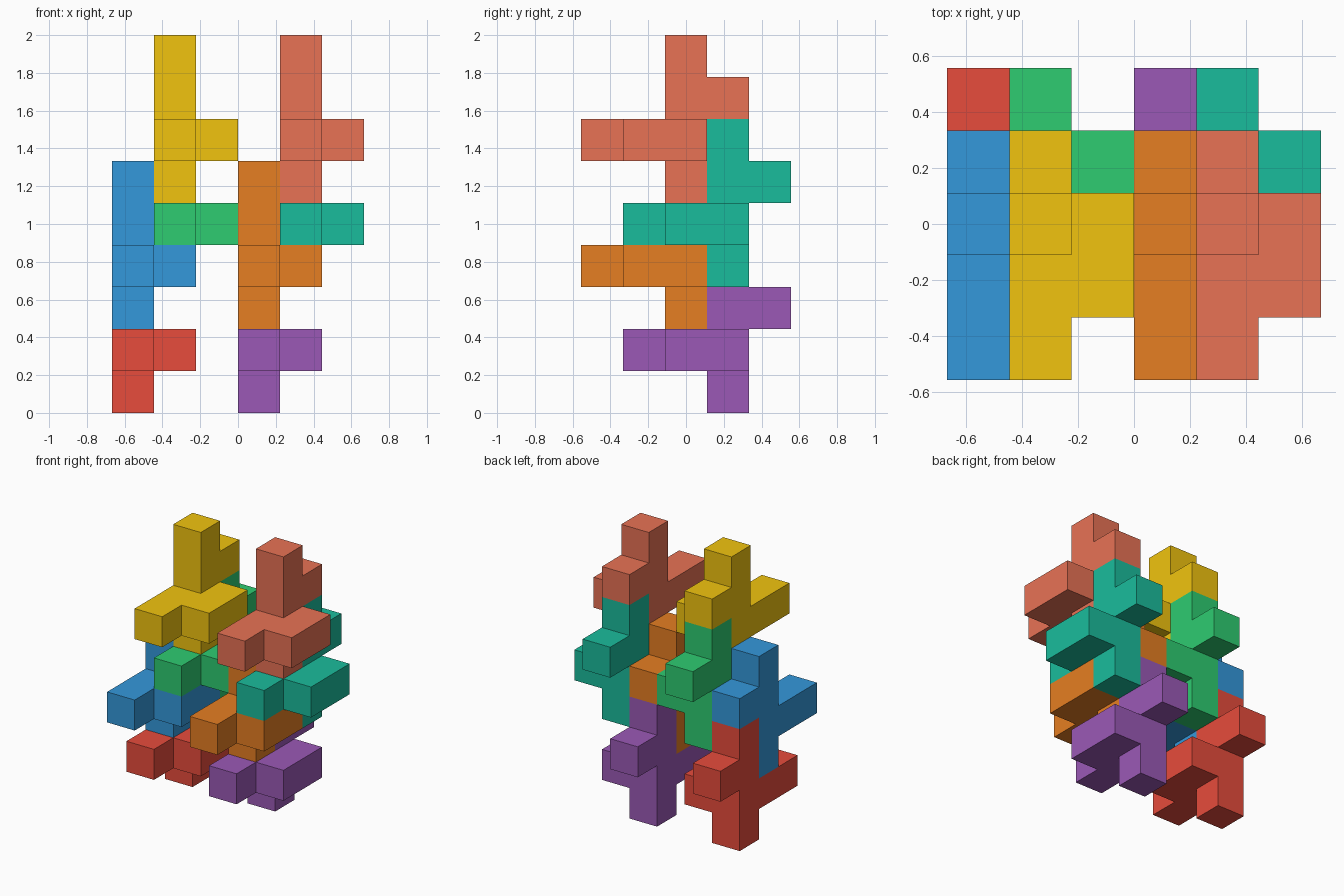
import bpy, bmesh, math
from mathutils import Vector

if "Cube" in bpy.data.objects:
    bpy.data.objects.remove(bpy.data.objects["Cube"])

U = 2 / 9  # one cube cell

# One nine-cube piece, relative to the foot of its column
PIECE = [(0, 0, 0), (0, 0, 1), (0, 0, 2), (0, 0, 3),    # upright column
         (0, -1, 1), (0, -2, 1), (1, -1, 1), (1, 0, 1),  # forward and side arms
         (0, 1, 2)]                                      # rear knob


def linear(hex_code):
    rgb = [int(hex_code[i:i + 2], 16) / 255 for i in (0, 2, 4)]
    return [c / 12.92 if c <= 0.04045 else ((c + 0.055) / 1.055) ** 2.4 for c in rgb] + [1]


def cube_piece(name, offset, colour):
    """Outer skin of the piece, with coplanar squares merged."""
    cells = {tuple(a + b for a, b in zip(c, offset)) for c in PIECE}
    bm = bmesh.new()
    for cell in cells:
        for axis in range(3):
            for sign in (-1, 1):
                n = Vector((0, 0, 0))
                n[axis] = sign
                if tuple(int(c + d) for c, d in zip(cell, n)) in cells:
                    continue
                u = Vector((0, 0, 0))
                u[(axis + 1) % 3] = 1
                v = n.cross(u)
                mid = Vector(cell) + Vector((0.5, 0.5, 0.5)) + n / 2
                corners = [mid + (u * a + v * b) / 2
                           for a, b in ((-1, -1), (1, -1), (1, 1), (-1, 1))]
                # grid is 6 x 5 x 9 cells, centred in x and y
                bm.faces.new([bm.verts.new((p - Vector((3, 2.5, 0))) * U) for p in corners])
    bmesh.ops.remove_doubles(bm, verts=bm.verts[:], dist=1e-4)
    bmesh.ops.dissolve_limit(bm, angle_limit=math.radians(1),
                             verts=bm.verts[:], edges=bm.edges[:])
    bmesh.ops.recalc_face_normals(bm, faces=bm.faces[:])
    mesh = bpy.data.meshes.new(name)
    bm.to_mesh(mesh)
    bm.free()
    mat = bpy.data.materials.new(name + "_colour")
    mat.diffuse_color = linear(colour)
    mat.use_nodes = True
    mat.node_tree.nodes["Principled BSDF"].inputs["Base Color"].default_value = mat.diffuse_color
    mesh.materials.append(mat)
    bpy.context.collection.objects.link(bpy.data.objects.new(name, mesh))


# Two identical stacks of four pieces, three cells apart
LEVELS = [("bottom", (0, 3, 0)), ("lower", (0, 2, 2)),
          ("upper", (1, 3, 3)), ("top", (1, 2, 5))]
STACKS = [("left", 0, ["E74C3C", "3498DB", "2ECC71", "F1C40F"]),
          ("right", 3, ["9B59B6", "E67E22", "1ABC9C", "E87255"])]
for side, shift, colours in STACKS:
    for (level, (x, y, z)), colour in zip(LEVELS, colours):
        cube_piece(f"{side}_{level}_piece", (x + shift, y, z), colour)
